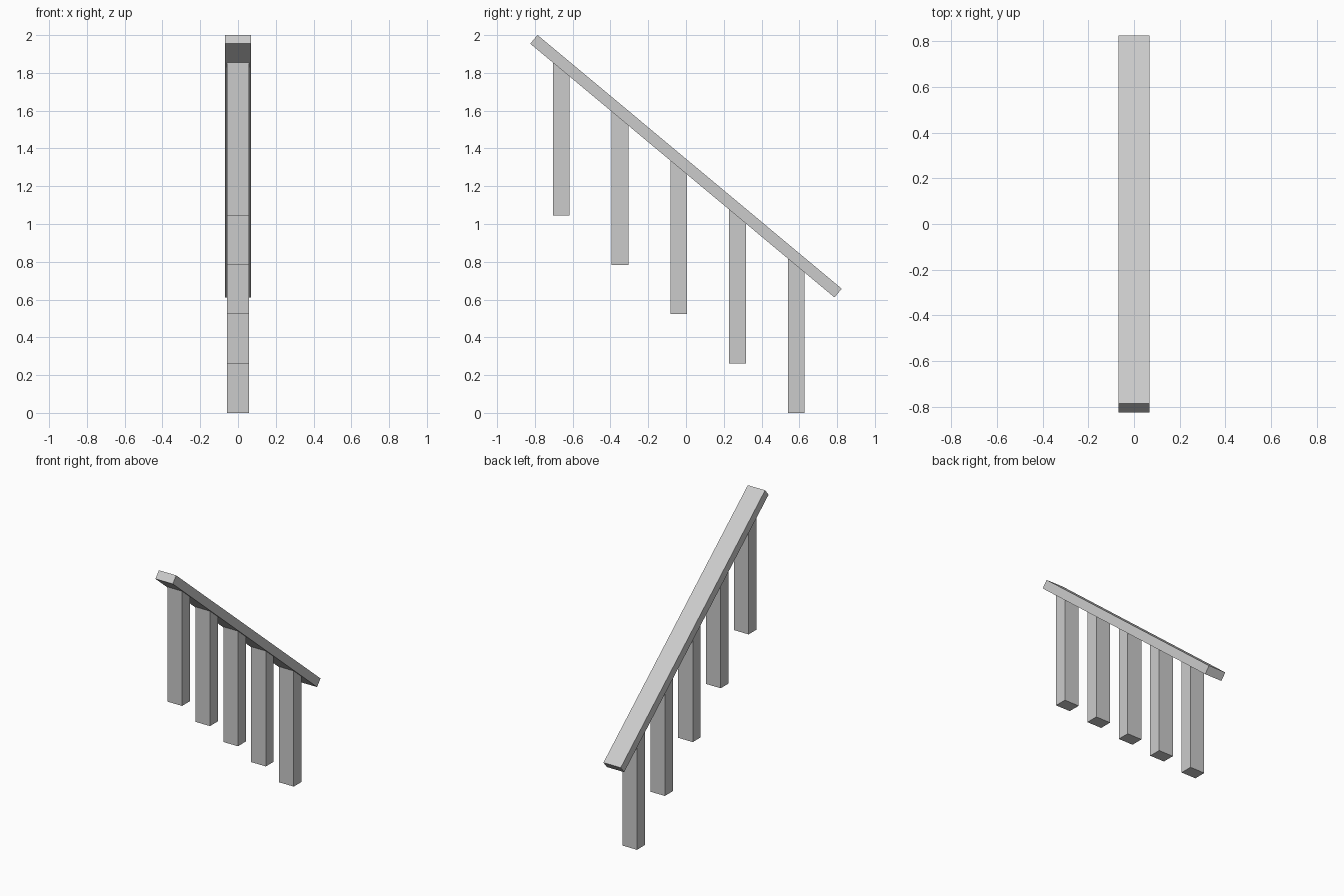
import bpy
import bmesh
import math
from mathutils import Matrix

cube = bpy.data.objects.get("Cube")
if cube:
    bpy.data.objects.remove(cube, do_unlink=True)

grey = bpy.data.materials.new("plain_grey")
grey.use_nodes = True
colour = (0.6, 0.6, 0.6, 1)
grey.diffuse_color = colour
grey.node_tree.nodes["Principled BSDF"].inputs["Base Color"].default_value = colour

SLOPE = -0.834      # fall of the rail along y
UNDERSIDE = 1.267   # height of the rail underside at y = 0


def add_box(name, size, matrix=Matrix(), shape=None):
    bm = bmesh.new()
    bmesh.ops.create_cube(bm, size=1)
    bmesh.ops.scale(bm, vec=size, verts=bm.verts)
    bm.transform(matrix)
    if shape:
        shape(bm)
    mesh = bpy.data.meshes.new(name)
    bm.to_mesh(mesh)
    bm.free()
    mesh.materials.append(grey)
    obj = bpy.data.objects.new(name, mesh)
    bpy.context.collection.objects.link(obj)
    return obj


# Sloping handrail
add_box("handrail", (0.135, 2.097, 0.06),
        Matrix.Translation((0, 0, 1.306)) @ Matrix.Rotation(math.atan(SLOPE), 4, "X"))

# Balusters step down with the rail; their tops are cut to its underside
for i in range(5):
    y = -0.661 + i * 0.3113
    bottom = 1.045 * (1 - i / 4)

    def fit_to_rail(bm):
        for v in bm.verts:
            v.co.z = UNDERSIDE + SLOPE * v.co.y if v.co.z > 0 else bottom

    add_box(f"baluster_{i + 1}", (0.114, 0.088, 1),
            Matrix.Translation((0, y, 0)), fit_to_rail)
